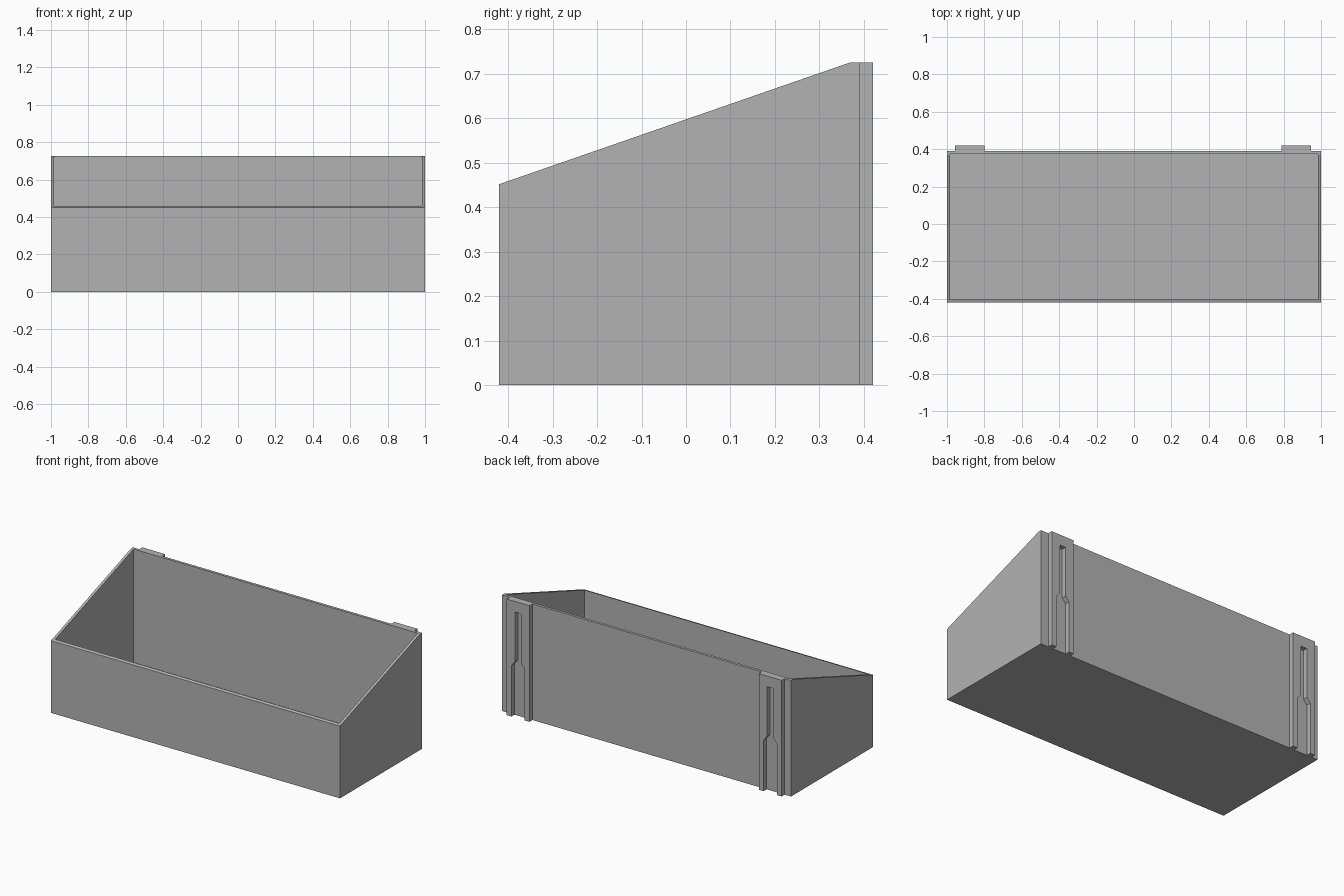
import bpy, bmesh

if "Cube" in bpy.data.objects:
    bpy.data.objects.remove(bpy.data.objects["Cube"])

# One plain grey for the whole bin
grey = bpy.data.materials.new("plain grey")
grey.diffuse_color = (0.45, 0.45, 0.45, 1)
grey.use_nodes = True
grey.node_tree.nodes["Principled BSDF"].inputs["Base Color"].default_value = grey.diffuse_color


def prism(name, points, axis, start, end):
    """Extrude a closed 2D outline along x (points are y, z) or y (points are x, z)."""
    def place(p, d):
        return (d, p[0], p[1]) if axis == "x" else (p[0], d, p[1])
    bm = bmesh.new()
    near = [bm.verts.new(place(p, start)) for p in points]
    far = [bm.verts.new(place(p, end)) for p in points]
    bm.faces.new(near)
    bm.faces.new(far[::-1])
    n = len(points)
    for i in range(n):
        j = (i + 1) % n
        bm.faces.new((near[j], near[i], far[i], far[j]))
    bmesh.ops.recalc_face_normals(bm, faces=bm.faces)
    mesh = bpy.data.meshes.new(name)
    bm.to_mesh(mesh)
    bm.free()
    mesh.materials.append(grey)
    obj = bpy.data.objects.new(name, mesh)
    bpy.context.collection.objects.link(obj)
    return obj


FRONT, BACK, HEIGHT, WALL = -0.42, 0.39, 0.726, 0.017

# Bin body: side profile with a sloping rim
body = prism("bin_body", [(FRONT, 0), (BACK, 0), (BACK, HEIGHT),
                          (0.37, HEIGHT), (FRONT, 0.452)], "x", -1, 1)

# Hollow interior, leaving thin walls and a floor
y0, y1 = FRONT + WALL, BACK - WALL
hollow = prism("interior_cutter", [(y0, WALL), (y1, WALL), (y1, 1), (y0, 1)],
               "x", -1 + WALL, 1 - WALL)
hollow.hide_render = True
hollow.hide_viewport = True
cut = body.modifiers.new("hollow", "BOOLEAN")
cut.operation = "DIFFERENCE"
cut.solver = "EXACT"
cut.object = hollow

# Hanging rails on the back: slot open at the bottom, narrowing upward
HALF, WIDE, NARROW = 0.079, 0.046, 0.021
for name, cx in (("left_rail", -0.877), ("right_rail", 0.868)):
    half = [(HALF, HEIGHT), (HALF, 0), (WIDE, 0), (WIDE, 0.32),
            (NARROW, 0.35), (NARROW, 0.66)]
    outline = half + [(-x, z) for x, z in reversed(half)]
    # Slotted part below the slot end, bridged above by the same outline
    prism(name, [(cx + x, z) for x, z in outline], "y", BACK, 0.42)
